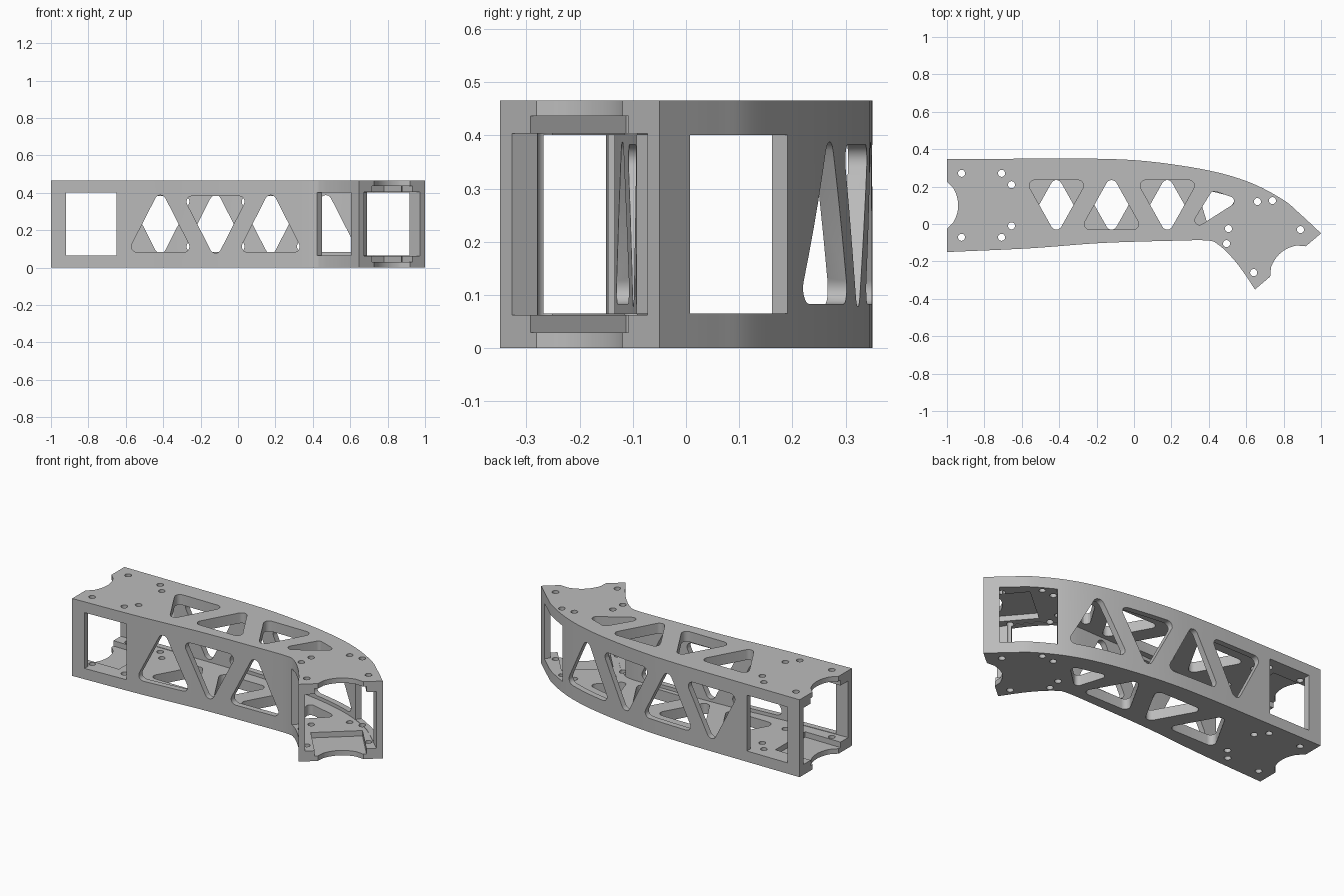
import bpy, bmesh, math
from mathutils import Vector

cube = bpy.data.objects.get("Cube")
if cube:
    bpy.data.objects.remove(cube, do_unlink=True)

H, WALL, PLATE = 0.466, 0.035, 0.0625
grey = bpy.data.materials.new("satin grey")
grey.use_nodes = True
grey.diffuse_color = (0.5, 0.5, 0.5, 1)
grey.node_tree.nodes["Principled BSDF"].inputs["Base Color"].default_value = (0.5, 0.5, 0.5, 1)


def prism(name, pts, lo, hi, along="z"):
    """Extrude a 2D outline along z (outline in xy) or y (outline in xz)."""
    bm = bmesh.new()
    place = (lambda p, h: (p[0], p[1], h)) if along == "z" else (lambda p, h: (p[0], h, p[1]))
    a = [bm.verts.new(place(p, lo)) for p in pts]
    b = [bm.verts.new(place(p, hi)) for p in pts]
    bm.faces.new(a)
    bm.faces.new(b)
    for i in range(len(pts)):
        j = (i + 1) % len(pts)
        bm.faces.new((a[i], a[j], b[j], b[i]))
    bmesh.ops.recalc_face_normals(bm, faces=bm.faces)
    me = bpy.data.meshes.new(name)
    bm.to_mesh(me)
    bm.free()
    ob = bpy.data.objects.new(name, me)
    bpy.context.collection.objects.link(ob)
    return ob


def spline(points, n=8):
    """Smooth curve through the points."""
    p = [Vector(q) for q in points]
    p = [2 * p[0] - p[1]] + p + [2 * p[-1] - p[-2]]
    out = []
    for i in range(1, len(p) - 2):
        m0, m1 = (p[i + 1] - p[i - 1]) / 2, (p[i + 2] - p[i]) / 2
        for k in range(n):
            t = k / n
            out.append((2*t**3 - 3*t*t + 1) * p[i] + (t**3 - 2*t*t + t) * m0
                       + (3*t*t - 2*t**3) * p[i + 1] + (t**3 - t*t) * m1)
    return out + [p[-2]]


def inset(curve, d):
    """Shift a curve sideways and run it out past both ends."""
    out = []
    for i, q in enumerate(curve):
        t = (curve[min(i + 1, len(curve) - 1)] - curve[max(i - 1, 0)]).normalized()
        out.append(q + d * Vector((-t.y, t.x)))
    first, last = (out[0] - out[1]).normalized(), (out[-1] - out[-2]).normalized()
    return [out[0] + 0.1 * first] + out + [out[-1] + 0.1 * last]


def rounded(centres, r=0.03, n=6):
    """Outline around circles placed at the given corners."""
    c = [Vector(q) for q in centres]
    area = sum(c[i - 1].x * c[i].y - c[i].x * c[i - 1].y for i in range(len(c)))
    if area < 0:
        c.reverse()
    out = []
    for i in range(len(c)):
        e0, e1 = c[i] - c[i - 1], c[(i + 1) % len(c)] - c[i]
        a0 = math.atan2(-e0.x, e0.y)
        sweep = (math.atan2(-e1.x, e1.y) - a0) % math.tau
        for k in range(n + 1):
            a = a0 + sweep * k / n
            out.append(c[i] + r * Vector((math.cos(a), math.sin(a))))
    return out


# Curved box body
back = spline([(-1, .347), (-.6, .349), (-.2, .349), (.084, .334), (.4, .286),
               (.62, .222), (.795, .131), (.886, .056), (1, -.05)])
front = spline([(-1, -.15), (-.56, -.13), (-.18, -.102), (.19, -.09), (.39, -.088),
                (.45, -.11), (.52, -.175), (.58, -.25), (.647, -.35)])
body = prism("truss_arm", front + back[::-1], 0, H)
body.data.materials.append(grey)

# Hollow interior, open at both ends
cutters = [prism("cavity", inset(front, WALL) + inset(back, -WALL)[::-1], PLATE, H - PLATE)]

# End notches and shallow recesses in the inner faces of the plates
tip, heel = Vector((1, -.05)), Vector((.647, -.35))
ends = [(Vector((-1, .1)), Vector((0, 1))), ((tip + heel) / 2, (tip - heel).normalized())]
for centre, u in ends:
    v = Vector((u.y, -u.x)) if centre.x < 0 else Vector((-u.y, u.x))
    arc = [(.09 * k / 8, .06 - .025 * (k / 8) ** 2) for k in range(-8, 9)]
    notch = [(-.17, -.04)] + [(-.125, 0)] + arc + [(.125, 0), (.17, -.04)]
    cutters.append(prism("notch", [centre + u * a + v * b for a, b in notch], -.1, H + .1))
    pocket = [(-.142, -.1), (.142, -.1), (.142, .235), (-.142, .235)]
    cutters.append(prism("recess", [centre + u * a + v * b for a, b in pocket], .03, H - .03))

# Rectangular windows: both side walls, the inner bend and the outer tip
LOW, HIGH = .065, H - .065
cutters.append(prism("side_window", [(-.92, LOW), (-.65, LOW), (-.65, HIGH), (-.92, HIGH)], -.5, .6, "y"))
for p, q in [((.42, -.095), (.605, -.285)), ((.69, .19), (.94, .01))]:
    p, q = Vector(p), Vector(q)
    t = (q - p).normalized() * .1
    n = Vector((-t.y, t.x))
    cutters.append(prism("bend_window", [p - n, q - n, q + n, p + n], LOW, HIGH))

# Triangular windows in the side walls, alternating up and down
for i, x in enumerate((-.415, -.12, .175, .47)):
    for wall, lo, hi in (("front", -.5, .05), ("back", .1, .6)):
        if wall == "front" and i == 3:
            continue
        up = (i % 2 == 0) == (wall == "front")
        base, apex = (.113, .358) if up else (H - .113, H - .358)
        cutters.append(prism("side_triangle", rounded([(x - .125, base), (x + .125, base), (x, apex)]),
                             lo, hi, "y"))

# Triangular windows in the plates, mirrored between top and bottom
for i, x in enumerate((-.415, -.12, .178)):
    for plate, lo, hi in (("top", .25, .6), ("bottom", -.1, .2)):
        up = (i % 2 == 1) == (plate == "top")
        base, apex = (.0, .205) if up else (.205, .0)
        cutters.append(prism("plate_triangle", rounded([(x - .115, base), (x + .115, base), (x, apex)]), lo, hi))
cutters.append(prism("plate_triangle", rounded([(.35, .02), (.43, .15), (.51, .122)], .025), .25, .6))
cutters.append(prism("plate_triangle", rounded([(.37, .16), (.51, .125), (.41, .03)], .025), -.1, .2))

# Bolt holes through both plates
bolts = [(x, .1 + s * y) for x, y in ((-.922, .171), (-.708, .171), (-.655, .11)) for s in (-1, 1)]
bolts += [(.66, .12), (.74, .125), (.89, -.03), (.505, -.025), (.495, -.105), (.64, -.26)]
for x, y in bolts:
    ring = [(x + .019 * math.cos(a * math.tau / 20), y + .019 * math.sin(a * math.tau / 20)) for a in range(20)]
    cutters.append(prism("bolt_hole", ring, -.1, H + .1))

# Apply the cuts and drop the cutters
for c in cutters:
    m = body.modifiers.new(c.name, "BOOLEAN")
    m.operation, m.solver, m.object = "DIFFERENCE", "EXACT", c
    c.hide_render = True
result = bpy.data.meshes.new_from_object(body.evaluated_get(bpy.context.evaluated_depsgraph_get()))
body.modifiers.clear()
body.data = result
for c in cutters:
    bpy.data.objects.remove(c, do_unlink=True)

bpy.ops.object.select_all(action="DESELECT")
body.select_set(True)
bpy.context.view_layer.objects.active = body
bpy.ops.object.shade_smooth_by_angle(angle=math.radians(25))
